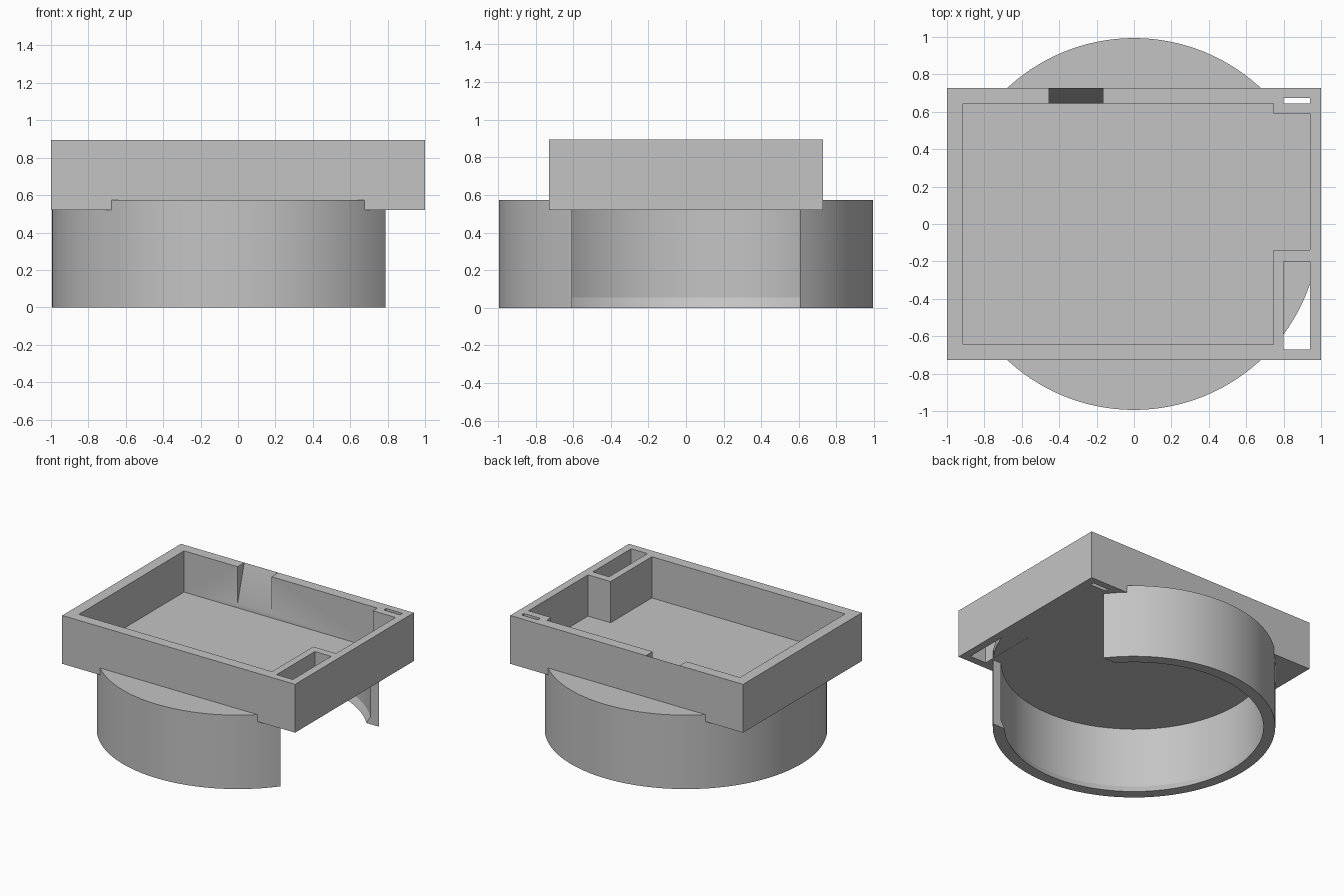
import bpy, bmesh, math
from mathutils import Vector

if "Cube" in bpy.data.objects:
    bpy.data.objects.remove(bpy.data.objects["Cube"], do_unlink=True)

grey = bpy.data.materials.new("light_grey")
grey.use_nodes = True
colour = (0.55, 0.55, 0.55, 1)
grey.diffuse_color = colour
grey.node_tree.nodes["Principled BSDF"].inputs["Base Color"].default_value = colour


def finish(name, bm):
    bmesh.ops.recalc_face_normals(bm, faces=bm.faces)
    mesh = bpy.data.meshes.new(name)
    bm.to_mesh(mesh)
    bm.free()
    mesh.materials.append(grey)
    obj = bpy.data.objects.new(name, mesh)
    bpy.context.collection.objects.link(obj)
    return obj


def prism(name, points, low, high, along_x=False):
    """Extrude an outline: (x, y) upward, or (y, z) along x."""
    bm = bmesh.new()
    place = (lambda a, b: (low, a, b)) if along_x else (lambda a, b: (a, b, low))
    face = bm.faces.new([bm.verts.new(place(*p)) for p in points])
    grown = bmesh.ops.extrude_face_region(bm, geom=[face])["geom"]
    step = Vector((high - low, 0, 0) if along_x else (0, 0, high - low))
    bmesh.ops.translate(bm, vec=step,
                        verts=[v for v in grown if isinstance(v, bmesh.types.BMVert)])
    return finish(name, bm)


def block(name, x0, x1, y0, y1, z0, z1):
    return prism(name, [(x0, y0), (x1, y0), (x1, y1), (x0, y1)], z0, z1)


def activate(obj):
    bpy.ops.object.select_all(action="DESELECT")
    obj.select_set(True)
    bpy.context.view_layer.objects.active = obj


def cut(obj, cutter):
    cutter.hide_render = True
    mod = obj.modifiers.new("cut", "BOOLEAN")
    mod.operation = "DIFFERENCE"
    mod.solver = "EXACT"
    mod.object = cutter
    activate(obj)
    bpy.ops.object.modifier_apply(modifier=mod.name)
    bpy.data.objects.remove(cutter, do_unlink=True)


BASE, FLOOR, TOP, HALF_Y = 0.52, 0.575, 0.895, 0.728

# Rectangular tray with its stepped cavity
tray = block("tray", -1, 1, -HALF_Y, HALF_Y, BASE, TOP)
cavity = [(-0.915, -0.645), (0.745, -0.645), (0.745, -0.14), (0.94, -0.14),
          (0.94, 0.59), (0.745, 0.59), (0.745, 0.645), (-0.915, 0.645)]
cut(tray, prism("cavity_cutter", cavity, FLOOR, 1))

# Through slots in the thick end wall
for y0, y1 in ((-0.67, -0.2), (0.645, 0.675)):
    cut(tray, block("slot_cutter", 0.8, 0.94, y0, y1, 0.4, 1))

# Sloped notch in the back wall
notch = [(0.64, 0.593), (0.757, 1), (0.64, 1)]
cut(tray, prism("notch_cutter", notch, -0.455, -0.165, along_x=True))

# Round housing: open below, with a tapered inner lip
bm = bmesh.new()
profile = [(0, 0.574), (0.994, 0.574), (0.994, 0), (0.91, 0),
           (0.935, 0.055), (0.935, 0.521), (0, 0.521)]
verts = [bm.verts.new((r, 0, z)) for r, z in profile]
edges = [bm.edges.new(pair) for pair in zip(verts, verts[1:])]
bmesh.ops.spin(bm, geom=verts + edges, cent=(0, 0, 0), axis=(0, 0, 1),
               angle=math.tau, steps=128)
bmesh.ops.remove_doubles(bm, verts=bm.verts, dist=0.0001)
housing = finish("round_housing", bm)

# Opening in the side of the housing wall
cut(housing, block("opening_cutter", 0.2, 1.2, -0.605, 0.605, -0.1, 0.5215))

for obj in (tray, housing):
    activate(obj)
    bpy.ops.object.shade_smooth_by_angle(angle=math.radians(20))
